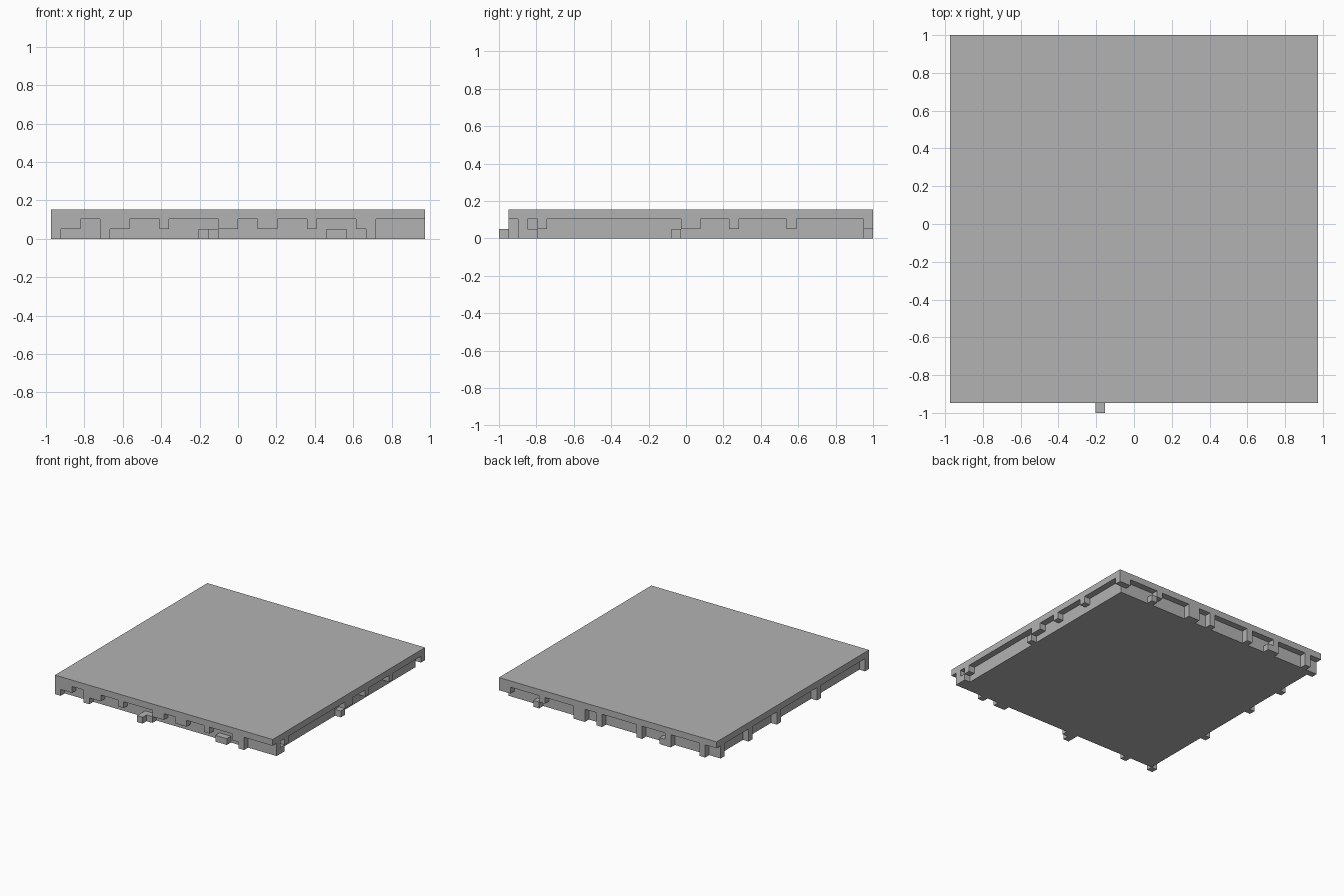
import bpy

old = bpy.data.objects.get("Cube")
if old:
    bpy.data.objects.remove(old, do_unlink=True)

# Every part sits on a grid of 38 x 38 x 3 cells
CELL = 2 / 39
N = 38
X0, Y0 = -N / 2 * CELL, 1 - N * CELL

grey = bpy.data.materials.new("plain_grey")
grey.use_nodes = True
colour = (0.45, 0.45, 0.45, 1)
grey.diffuse_color = colour
grey.node_tree.nodes["Principled BSDF"].inputs["Base Color"].default_value = colour


def block(name, low, high):
    """Box from one grid corner to the opposite one."""
    a, b = ([X0 + p[0] * CELL, Y0 + p[1] * CELL, p[2] * CELL] for p in (low, high))
    corners = [(x, y, z) for x in (a[0], b[0]) for y in (a[1], b[1]) for z in (a[2], b[2])]
    faces = [(0, 1, 3, 2), (4, 6, 7, 5), (0, 4, 5, 1), (2, 3, 7, 6), (0, 2, 6, 4), (1, 5, 7, 3)]
    mesh = bpy.data.meshes.new(name)
    mesh.from_pydata(corners, [], faces)
    mesh.materials.append(grey)
    obj = bpy.data.objects.new(name, mesh)
    bpy.context.collection.objects.link(obj)


def teeth(side, layer, runs):
    """Row of teeth along one side; each run is (first cell, cell count)."""
    for start, count in runs:
        end = start + count
        low, high = {
            "front": ((start, 0), (end, 1)),
            "back": ((N - end, N - 1), (N - start, N)),
            "left": ((N - 1, start), (N, end)),
            "right": ((0, N - end), (1, N - start)),
        }[side]
        level = "lower" if layer == 0 else "upper"
        block(f"{side}_{level}_tooth", (*low, layer), (*high, layer + 1))


# Top plate and the recessed core below it
block("top_plate", (0, 0, 2), (N, N, 3))
block("core", (1, 1, 0), (N - 1, N - 1, 2))

# Front edge
teeth("front", 1, [(0, 3), (5, 3), (11, 1), (17, 2), (21, 2), (26, 1), (31, 2)])
teeth("front", 0, [(0, 1), (5, 1), (15, 2), (28, 2), (32, 1)])
block("front_peg", (15, -1, 0), (16, 0, 1))

# Edge on the +x side
teeth("left", 1, [(1, 1), (3, 1), (18, 2), (23, 1), (29, 1)])
teeth("left", 0, [(1, 2), (17, 1)])

# Back edge, counted from +x
teeth("back", 1, [(0, 2), (7, 1), (13, 2), (17, 1), (24, 1), (29, 1), (35, 1)])
teeth("back", 0, [(6, 1), (13, 2), (17, 1), (24, 1), (28, 2), (35, 1)])

# Edge on the -x side, counted from the back
for layer in (0, 1):
    teeth("right", layer, [(1, 1), (8, 1), (15, 1), (25, 1)])
